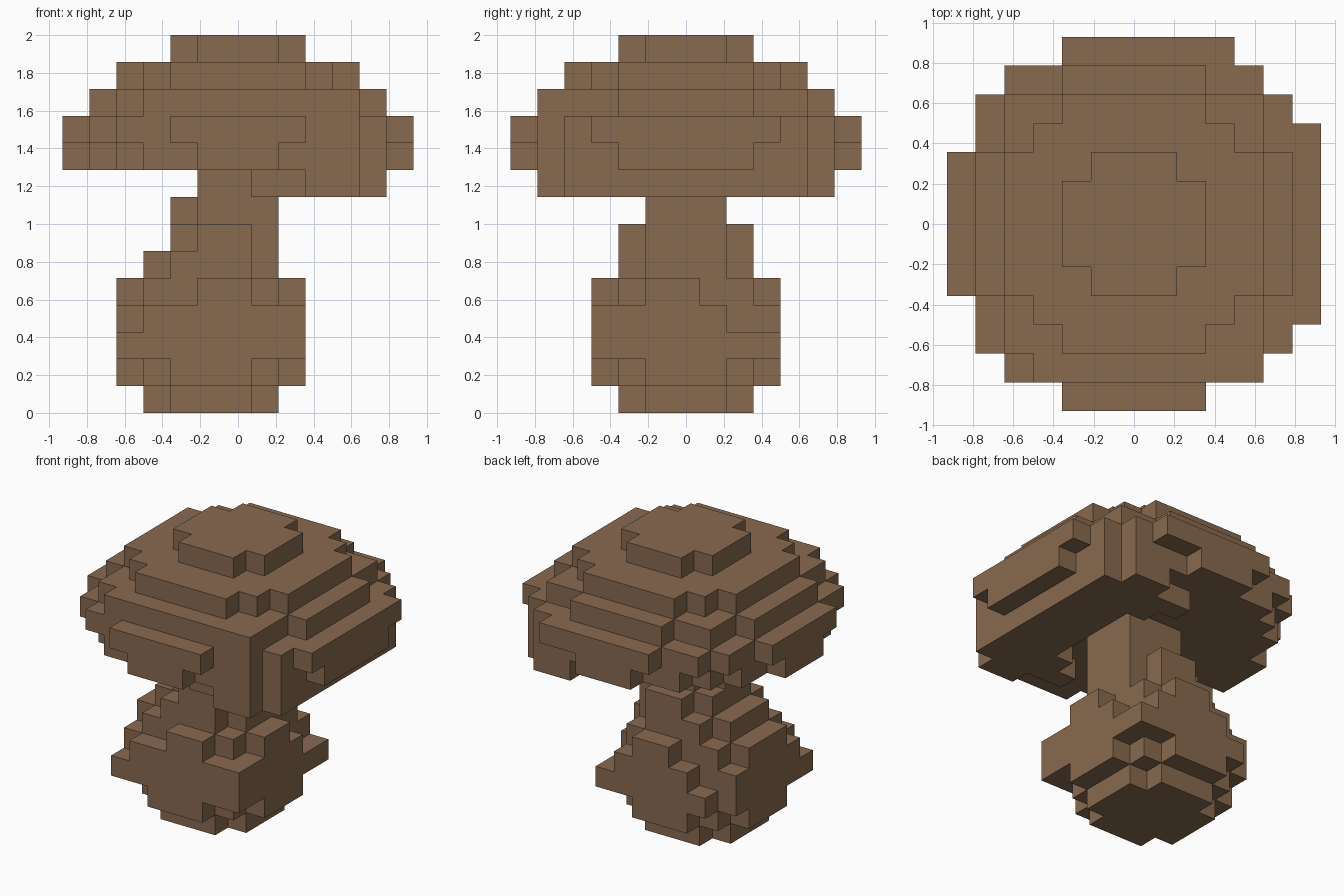
import bpy
import bmesh
from mathutils import Vector

CELL = 1 / 7

cube = bpy.data.objects.get("Cube")
if cube:
    bpy.data.objects.remove(cube, do_unlink=True)

brown = bpy.data.materials.new("warm_brown")
colour = (0.248, 0.143, 0.08, 1.0)
brown.diffuse_color = colour
brown.use_nodes = True
brown.node_tree.nodes["Principled BSDF"].inputs["Base Color"].default_value = colour


def fill(cells, level, left, right, front, back):
    """Add a rectangle of blocks, bounds inclusive, on one level."""
    for x in range(left, right + 1):
        for y in range(front, back + 1):
            cells.add((x, y, level))


def disc(cells, level, *bands):
    """Stack rectangles that are symmetric front to back: (depth, left, right)."""
    for depth, left, right in bands:
        fill(cells, level, left, right, -depth, depth)


def build_blocks(name, cells):
    """Make one shell from the exposed sides of the blocks."""
    bm = bmesh.new()
    for cell in cells:
        centre = Vector(cell) + Vector((0, 0, 0.5))
        for axis in range(3):
            for sign in (-1, 1):
                normal = Vector((0, 0, 0))
                normal[axis] = sign
                if tuple(int(c + n) for c, n in zip(cell, normal)) in cells:
                    continue
                u = Vector((0, 0, 0))
                u[(axis + 1) % 3] = 0.5
                v = normal.cross(u)
                middle = centre + normal / 2
                corners = (-u - v, u - v, u + v, v - u)
                bm.faces.new([bm.verts.new((middle + c) * CELL) for c in corners])
    bmesh.ops.remove_doubles(bm, verts=bm.verts, dist=CELL / 100)
    mesh = bpy.data.meshes.new(name)
    bm.to_mesh(mesh)
    bm.free()
    mesh.materials.append(brown)
    obj = bpy.data.objects.new(name, mesh)
    bpy.context.collection.objects.link(obj)


# Rounded bulb at the foot
bulb = set()
disc(bulb, 0, (2, -2, 0), (1, -3, 1))
disc(bulb, 1, (3, -2, 0), (2, -3, 1), (1, -4, 2))
disc(bulb, 2, (3, -3, 2), (2, -4, 2))
fill(bulb, 2, -4, 2, -3, 0)
disc(bulb, 3, (3, -2, 1), (2, -4, 1), (1, -4, 2))
fill(bulb, 3, -3, 2, -3, 1)
disc(bulb, 4, (3, -1, 0), (2, -3, 1), (1, -4, 1))
fill(bulb, 4, 2, 2, -1, 0)
build_blocks("bulb", bulb)

# Narrowing stem
stem = set()
disc(stem, 5, (2, -2, 0), (1, -3, 1))
disc(stem, 6, (2, -1, 0), (1, -2, 1))
disc(stem, 7, (1, -1, 1), (0, -2, 1))
disc(stem, 8, (1, -1, 1))
build_blocks("stem", stem)

# Domed cap with a drooping rim on one side
cap = set()
disc(cap, 8, (5, 3, 4), (4, 3, 5))
for side in (-1, 1):
    fill(cap, 8, 1, 2, 4 * side, 4 * side)
    fill(cap, 8, 2, 2, 3 * side, 3 * side)
disc(cap, 9, (6, -1, 1), (5, -3, 4), (4, -4, 5), (3, -5, 5), (2, -5, 6), (1, -6, 6))
disc(cap, 10, (6, -2, 2), (5, -4, 4), (4, -5, 5), (3, -5, 6), (2, -6, 6))
fill(cap, 10, 3, 3, 6, 6)
disc(cap, 11, (5, -2, 2), (4, -4, 4), (2, -5, 5))
fill(cap, 11, -3, 4, -5, -5)
disc(cap, 12, (4, -2, 2), (3, -3, 3), (2, -4, 4))
disc(cap, 13, (2, -1, 1), (1, -2, 2))
build_blocks("cap", cap)
